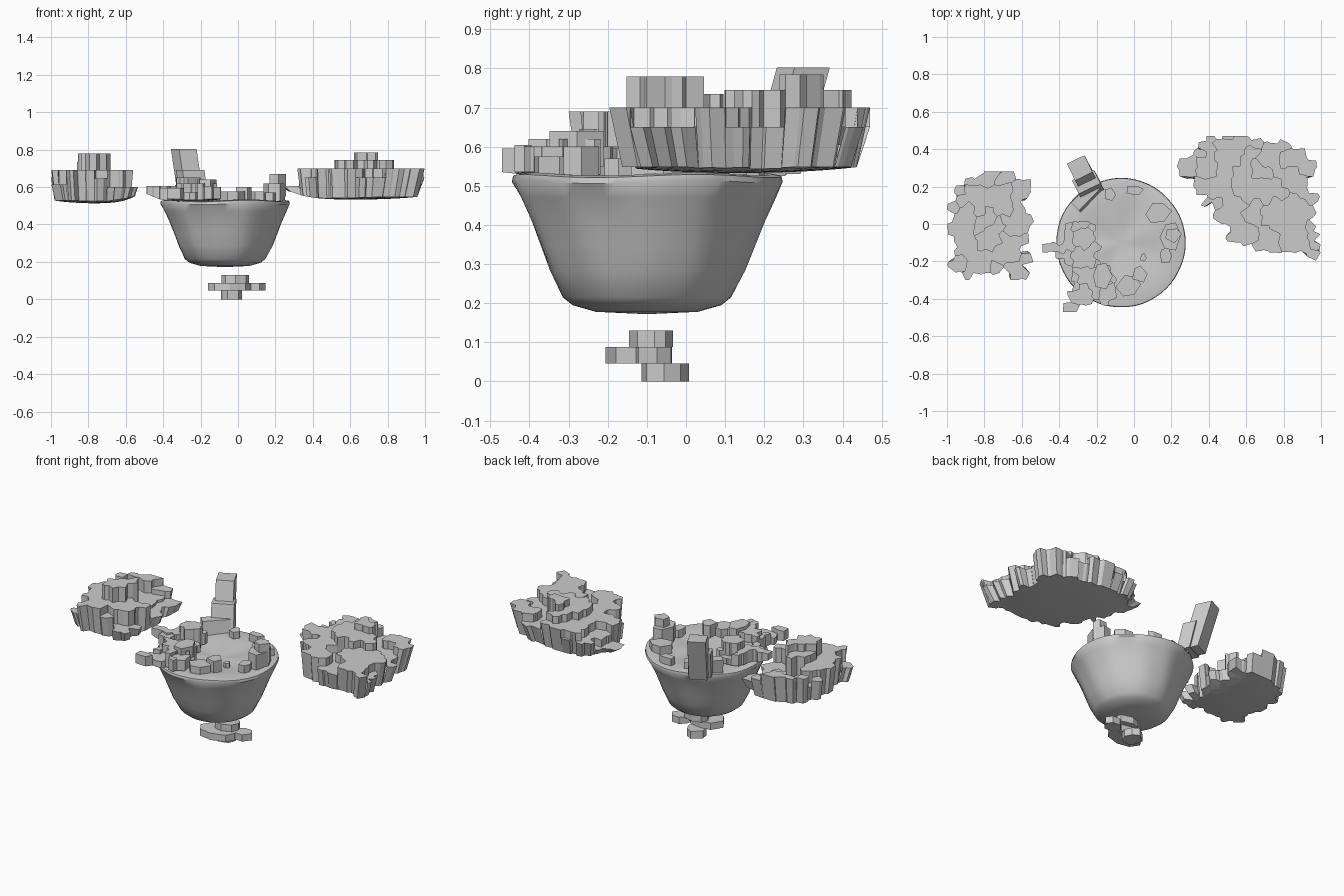
import bpy, bmesh, math, random
from mathutils import Vector

if "Cube" in bpy.data.objects:
    bpy.data.objects.remove(bpy.data.objects["Cube"])

stone = bpy.data.materials.new("grey stone")
stone.diffuse_color = (0.6, 0.6, 0.6, 1)
stone.use_nodes = True
stone.node_tree.nodes["Principled BSDF"].inputs["Base Color"].default_value = stone.diffuse_color


def finish(bm, name, smooth=False):
    bmesh.ops.recalc_face_normals(bm, faces=bm.faces[:])
    me = bpy.data.meshes.new(name)
    bm.to_mesh(me)
    bm.free()
    me.materials.append(stone)
    ob = bpy.data.objects.new(name, me)
    bpy.context.collection.objects.link(ob)
    if smooth:
        bpy.context.view_layer.objects.active = ob
        ob.select_set(True)
        bpy.ops.object.shade_smooth_by_angle(angle=math.radians(40))
        ob.select_set(False)


def loft(bm, low, high):
    """Closed solid between two matching rings of points."""
    a = [bm.verts.new(p) for p in low]
    b = [bm.verts.new(p) for p in high]
    n = len(a)
    for i in range(n):
        j = (i + 1) % n
        bm.faces.new((a[i], a[j], b[j], b[i]))
    bm.faces.new(a[::-1])
    bm.faces.new(b)


def inside(x, y, poly):
    hit = False
    for (x1, y1), (x2, y2) in zip(poly, poly[1:] + poly[:1]):
        if (y1 > y) != (y2 > y) and x < (x2 - x1) * (y - y1) / (y2 - y1) + x1:
            hit = not hit
    return hit


def clip(poly, mid, normal):
    """Keep the part of poly on the negative side of a line."""
    out = []
    for p, q in zip(poly, poly[1:] + poly[:1]):
        dp, dq = (p - mid).dot(normal), (q - mid).dot(normal)
        if dp <= 0:
            out.append(p)
        if dp * dq < 0:
            out.append(p.lerp(q, dp / (dp - dq)))
    return out


def scatter(rng, x0, x1, y0, y1, step):
    return [Vector((x0 + (i + 0.5 + rng.uniform(-.42, .42)) * step,
                    y0 + (j + 0.5 + rng.uniform(-.42, .42)) * step))
            for i in range(-2, int((x1 - x0) / step) + 3)
            for j in range(-2, int((y1 - y0) / step) + 3)]


def island(name, outline, height, bottom, inner, taper, seed, peak, fine=0.05, coarse=0.115):
    """Cracked plateau: small cells share the height of a larger irregular block."""
    rng = random.Random(seed)
    xs, ys = [p[0] for p in outline], [p[1] for p in outline]
    x0, x1, y0, y1 = min(xs), max(xs), min(ys), max(ys)
    cx, cy, w, h = (x0 + x1) / 2, (y0 + y1) / 2, (x1 - x0) / 2, (y1 - y0) / 2
    peak = Vector(peak)
    blocks = [peak] + [s for s in scatter(rng, x0, x1, y0, y1, coarse)
                       if (s - peak).length > coarse * 0.75]
    tops = [height(s.x, s.y, rng) for s in blocks]
    seeds = scatter(rng, x0, x1, y0, y1, fine)
    box = [Vector(p) for p in ((x0, y0), (x1, y0), (x1, y1), (x0, y1))]
    cells, shared = [], {}

    def key(p, q):
        m = (p + q) / 2
        return round(m.x, 4), round(m.y, 4)

    def low(p):
        dx, dy = (p.x - cx) / w, (p.y - cy) / h
        d = min(1.0, math.hypot(dx, dy))
        k = 1 - taper * d ** 2
        return (cx + (p.x - cx) * k, cy + (p.y - cy) * k,
                bottom + 0.015 * d ** 2 + 0.03 * max(0, inner * dx) ** 3)

    for s in seeds:
        if not inside(s.x, s.y, outline):
            continue
        cell = box
        for t in seeds:
            if t is not s and len(cell) > 2 and (t - s).length < fine * 4:
                cell = clip(cell, (s + t) / 2, t - s)
        if len(cell) < 3:
            continue
        top = tops[min(range(len(blocks)), key=lambda i: (blocks[i] - s).length)]
        cells.append((cell, top))
        for p, q in zip(cell, cell[1:] + cell[:1]):
            shared.setdefault(key(p, q), []).append(top)
    bm = bmesh.new()
    for cell, top in cells:
        bm.faces.new([bm.verts.new((p.x, p.y, top)) for p in cell])
        bm.faces.new([bm.verts.new(low(p)) for p in cell[::-1]])
        for p, q in zip(cell, cell[1:] + cell[:1]):
            near = shared[key(p, q)]
            if len(near) == 1:
                base = [low(p), low(q)]
            elif min(near) < top:
                base = [(p.x, p.y, min(near)), (q.x, q.y, min(near))]
            else:
                continue
            wall = base + [(q.x, q.y, top), (p.x, p.y, top)]
            bm.faces.new([bm.verts.new(v) for v in wall])
    bmesh.ops.remove_doubles(bm, verts=bm.verts[:], dist=0.0003)
    flat = [e for e in bm.edges if len(e.link_faces) == 2
            and all(abs(f.normal.z) > 0.99 for f in e.link_faces)
            and min(v.co.z for v in e.verts) > bottom + 0.047]
    bmesh.ops.dissolve_edges(bm, edges=flat, use_verts=False)
    finish(bm, name)


def rock(name, x, y, rx, ry, z0, z1, n=6, seed=0, jag=0.2):
    """One irregular many-sided block."""
    rng = random.Random(seed)
    ring = []
    for i in range(n):
        a = 2 * math.pi * (i + rng.uniform(-.2, .2)) / n
        k = 1 - rng.uniform(0, jag)
        ring.append((x + rx * k * math.cos(a), y + ry * k * math.sin(a)))
    bm = bmesh.new()
    loft(bm, [(*p, z0) for p in ring], [(*p, z1) for p in ring])
    finish(bm, name)


# central bowl-shaped rock with a wavy flared rim and a dished top
BX, BY, N = -0.07, -0.10, 56
profile = [(0.13, 0.178), (0.19, 0.195), (0.215, 0.215), (0.25, 0.285), (0.275, 0.35),
           (0.298, 0.41), (0.325, 0.47), (0.346, 0.51), (0.343, 0.525), (0.315, 0.53),
           (0.22, 0.525), (0.10, 0.514)]
bm = bmesh.new()
rings = []
for r, z in profile:
    row = []
    for i in range(N):
        a = 2 * math.pi * i / N
        amp = 0.012 if 0.22 < z < 0.5 else 0.002
        k = 1 + amp * (math.sin(5 * a + 1) + 0.8 * math.sin(11 * a + z * 6))
        wav = 0.004 * math.sin(4 * a) if z > 0.5 else 0
        row.append(bm.verts.new((BX + r * k * math.cos(a), BY + r * k * math.sin(a), z + wav)))
    rings.append(row)
for lo, hi in zip(rings, rings[1:]):
    for i in range(N):
        j = (i + 1) % N
        bm.faces.new((lo[i], lo[j], hi[j], hi[i]))
for row, z in ((rings[0], 0.172), (rings[-1], 0.51)):
    c = bm.verts.new((BX, BY, z))
    for i in range(N):
        bm.faces.new((row[i], row[(i + 1) % N], c))
finish(bm, "central_bowl", smooth=True)


# right floating island
def right_height(x, y, rng):
    d = math.hypot(x - 0.68, y - 0.28)
    if d < 0.03:
        return 0.785
    if x < 0.36:
        return rng.choice((0.605, 0.65))
    if d < 0.16 and rng.random() < 0.7:
        return 0.745
    return rng.choice((0.65, 0.70, 0.70))


island("right_island",
       [(.23, .25), (.24, .38), (.32, .40), (.40, .46), (.50, .47), (.62, .47), (.72, .46),
        (.83, .41), (.95, .38), (.98, .28), (.93, .2), (1, .06), (.95, -.03), (1, -.12),
        (.96, -.20), (.87, -.13), (.8, -.15), (.65, -.14), (.52, -.09), (.48, 0), (.4, .1),
        (.33, .2)], right_height, 0.533, -1, 0.10, 4, (0.68, 0.28))


# left floating island
def left_height(x, y, rng):
    d = math.hypot(x + 0.78, y + 0.07)
    if d < 0.03:
        return 0.78
    if d < 0.11:
        return 0.735
    if x > -0.64:
        return rng.choice((0.60, 0.61))
    return 0.69 if d < 0.19 else rng.choice((0.615, 0.645, 0.65, 0.69))


island("left_island",
       [(-1, .08), (-.97, .2), (-.86, .25), (-.72, .28), (-.6, .27), (-.52, .23), (-.56, .17),
        (-.59, .1), (-.57, 0), (-.59, -.1), (-.56, -.18), (-.57, -.3), (-.66, -.28),
        (-.75, -.25), (-.85, -.27), (-.95, -.27), (-.99, -.2), (-.95, -.1)],
       left_height, 0.513, 1, 0.08, 7, (-0.78, -0.07))


# broken blocks along the left and front of the bowl
def rim_height(x, y, rng):
    if x < -0.33 or y < -0.39:
        return rng.choice((0.595, 0.605))
    if math.hypot(x + 0.28, y + 0.06) < 0.05:
        return 0.65
    return rng.choice((0.57, 0.60, 0.62))


island("rim_blocks",
       [(-.34, .02), (-.36, -.08), (-.49, -.10), (-.49, -.16), (-.37, -.18), (-.35, -.24),
        (-.32, -.34), (-.38, -.43), (-.33, -.47), (-.25, -.41), (-.13, -.42), (-.09, -.37),
        (-.1, -.25), (-.18, -.19), (-.2, -.1), (-.22, .01)],
       rim_height, 0.52, -1, 0, 3, (-0.28, -0.06), 0.04, 0.085)

# single blocks on the bowl: x, y, half sizes, bottom, top, sides
for i, b in enumerate([(.13, .06, .085, .065, .51, .575, 6), (-.13, .16, .04, .04, .51, .57, 5),
                       (0, .18, .055, .03, .515, .57, 5), (.20, -.07, .065, .085, .525, .62, 6),
                       (.21, -.06, .055, .05, .55, .67, 5), (.17, -.17, .04, .05, .51, .57, 6),
                       (-.03, -.33, .07, .07, .51, .575, 6), (.03, -.27, .05, .05, .51, .60, 5),
                       (.05, -.18, .02, .025, .50, .545, 5), (-.17, -.28, .06, .08, .55, .64, 6)]):
    rock("bowl_block_%d" % (i + 1), *b, seed=i + 20)


# leaning pillar on the back left of the rim, with steps on its inner side
def slanted(name, low, high, sx, sy, z0, z1, turn):
    c, s = math.cos(turn), math.sin(turn)
    bm = bmesh.new()
    loft(bm, *([(o[0] + u * c - v * s, o[1] + u * s + v * c, z)
                for u, v in ((-sx, -sy), (sx, -sy), (sx, sy), (-sx, sy))]
               for o, z in ((low, z0), (high, z1))))
    finish(bm, name)


slanted("leaning_pillar", (-.25, .225), (-.29, .30), .052, .05, .53, .803, 0.45)
slanted("pillar_step_upper", (-.235, .19), (-.255, .225), .065, .04, .525, .69, 0.45)
slanted("pillar_step_lower", (-.25, .14), (-.26, .15), .08, .03, .515, .61, 0.8)

# small stack of slabs hanging below the bowl
rock("lower_slab_top", -.012, -.088, .08, .06, .088, .13, 8, 2, 0.1)
rock("lower_slab_middle", -.045, -.13, .135, .08, .046, .088, 8, 5, 0.2)
rock("lower_slab_wing", .09, -.08, .064, .05, .046, .088, 6, 6, 0.1)
rock("lower_slab_base", -.035, -.055, .06, .068, 0, .046, 7, 9, 0.15)
